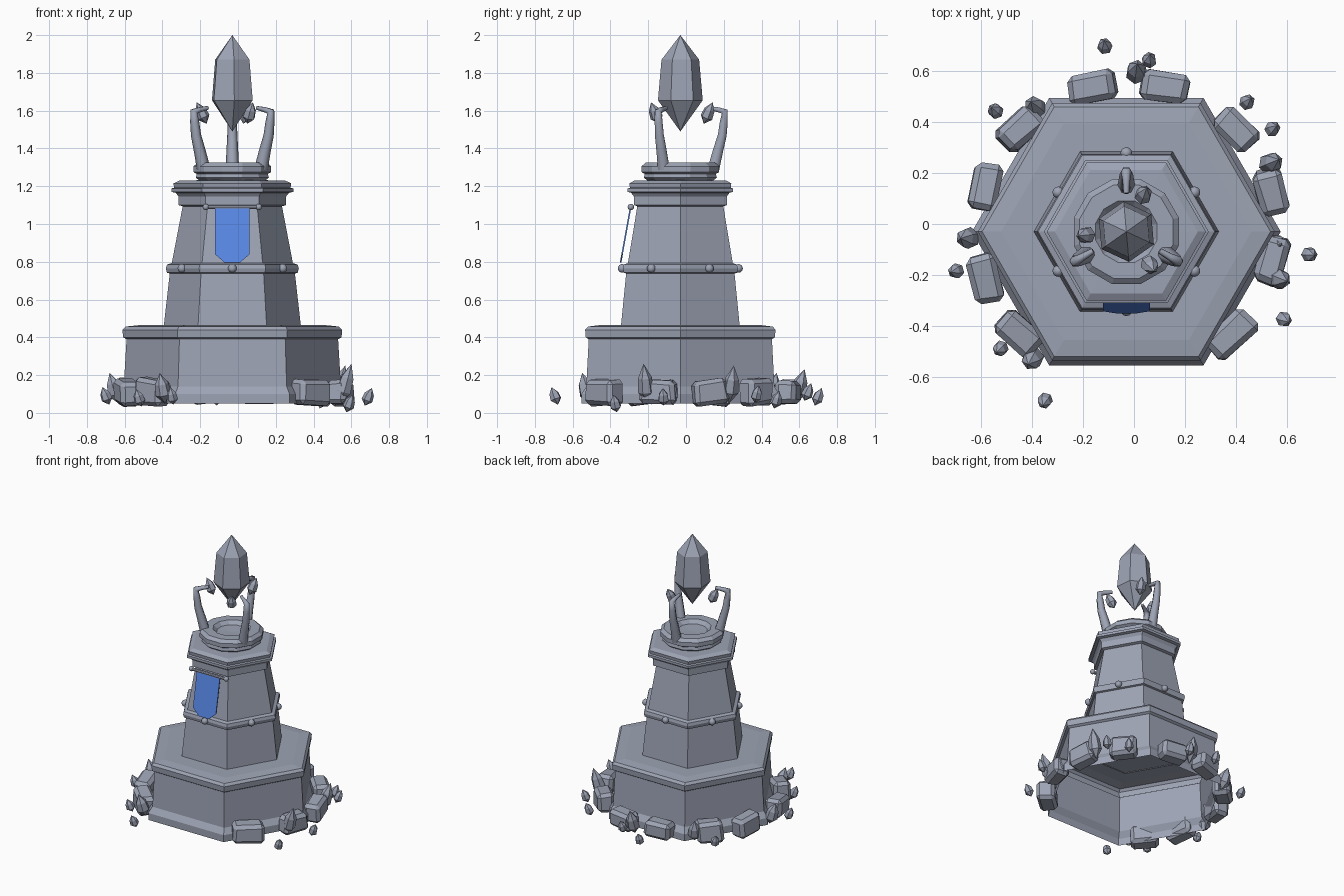
import bpy, bmesh, math, random
from math import radians, cos, sin, pi
from mathutils import Vector, Matrix

random.seed(4)
cube = bpy.data.objects.get("Cube")
if cube:
    bpy.data.objects.remove(cube)

CX, CY = -0.03, -0.03      # tower axis


def material(name, rgb):
    m = bpy.data.materials.new(name)
    m.use_nodes = True
    m.diffuse_color = (*rgb, 1)
    m.node_tree.nodes["Principled BSDF"].inputs["Base Color"].default_value = (*rgb, 1)
    return m


STONE = material("grey stone", (0.34, 0.37, 0.46))
CLOTH = material("blue cloth", (0.1, 0.25, 0.8))


def finish(name, bm, mat=STONE, matrix=Matrix(), smooth=False):
    bmesh.ops.recalc_face_normals(bm, faces=bm.faces)
    me = bpy.data.meshes.new(name)
    bm.to_mesh(me)
    bm.free()
    me.transform(matrix)
    me.materials.append(mat)
    for p in me.polygons:
        p.use_smooth = smooth
    ob = bpy.data.objects.new(name, me)
    bpy.context.collection.objects.link(ob)
    return ob


def lathe(name, profile, sides=6, turn=0.0, matrix=None, smooth=False):
    """Rings of (radius, height); a zero radius becomes a single point."""
    bm = bmesh.new()
    rings = []
    for r, z in profile:
        count = sides if r > 0 else 1
        angles = [turn + 2 * pi * i / sides for i in range(count)]
        rings.append([bm.verts.new((r * cos(a), r * sin(a), z)) for a in angles])
    for a, b in zip(rings, rings[1:]):
        for i in range(sides):
            j = (i + 1) % sides
            corners = [a[i % len(a)], a[j % len(a)], b[j % len(b)], b[i % len(b)]]
            bm.faces.new(list(dict.fromkeys(corners)))
    if matrix is None:
        matrix = Matrix.Translation((CX, CY, 0))
    return finish(name, bm, STONE, matrix, smooth)


def polar(r, degrees, z):
    a = radians(degrees)
    return Vector((CX + r * cos(a), CY + r * sin(a), z))


def crystal(name, x, y, bottom, height, radius, lean):
    """Six-sided pointed shard leaning away from the tower axis."""
    out = Vector((x - CX, y - CY, 0)).normalized()
    axis = Vector((0, 0, 1)).cross(out)
    m = (Matrix.Translation((x, y, bottom + height / 2))
         @ Matrix.Rotation(radians(lean), 4, axis)
         @ Matrix.Translation((0, 0, -height / 2)))
    shape = [(0, 0), (radius, height * .3), (radius * .85, height * .65), (0, height)]
    return lathe(name, shape, 6, random.uniform(0, 1), m)


def ball(name, centre, radius):
    bm = bmesh.new()
    bmesh.ops.create_uvsphere(bm, u_segments=12, v_segments=8, radius=radius)
    return finish(name, bm, STONE, Matrix.Translation(centre), True)


# Hollow hexagonal plinth, open underneath
lathe("plinth", [(.605, .05), (.605, .1), (.575, .14), (.56, .39), (.578, .4),
                 (.582, .44), (.565, .457), (.49, .465), (0, .465)])

# Tapered shaft, middle band and cap moulding
lathe("lower_shaft", [(.363, .46), (.33, .75)])
lathe("upper_shaft", [(.325, .77), (.256, 1.13)])
lathe("middle_band", [(.32, .735), (.346, .742), (.352, .765), (.346, .785), (.315, .795)])
lathe("cap_moulding", [(.25, 1.09), (.284, 1.1), (.284, 1.145), (.3, 1.165), (.323, 1.17),
                       (.323, 1.188), (.308, 1.192), (.312, 1.215), (.28, 1.23), (0, 1.235)])

# Studs in the middle of each band face
for i in range(6):
    ball("band_stud", polar(.308, 30 + 60 * i, .765), .023)

# Round dish on top
lathe("dish", [(.18, 1.23), (.2, 1.245), (.195, 1.265), (.213, 1.275), (.213, 1.305),
               (.19, 1.325), (.125, 1.325), (.1, 1.3), (0, 1.295)], 12, radians(15))


# Curved claws holding the crystal
def claw(angle):
    path = [(.175, 1.29, .036), (.2, 1.39, .031), (.222, 1.47, .027),
            (.23, 1.54, .024), (.235, 1.595, .021), (.2, 1.605, .015), (.15, 1.615, .011)]
    curve = bpy.data.curves.new("claw", "CURVE")
    curve.dimensions = "3D"
    curve.bevel_depth = 1
    curve.bevel_resolution = 1
    curve.use_fill_caps = True
    spline = curve.splines.new("POLY")
    spline.points.add(len(path) - 1)
    for point, (r, z, thick) in zip(spline.points, path):
        point.co = (*polar(r, angle, z), 1)
        point.radius = thick
    source = bpy.data.objects.new("claw_path", curve)
    bpy.context.collection.objects.link(source)
    mesh = bpy.data.meshes.new_from_object(source.evaluated_get(
        bpy.context.evaluated_depsgraph_get()))
    bpy.data.objects.remove(source)
    bm = bmesh.new()
    bm.from_mesh(mesh)
    finish("claw", bm, smooth=True)


for angle in (90, 210, 330):
    claw(angle)
    # Small floating shard beside each claw
    p = polar(.163, angle - 25, 0)
    crystal("floating_shard", p.x, p.y, 1.525, .125, .034, 25)

# Main floating crystal
lathe("main_crystal", [(0, 1.49), (.119, 1.655), (.1, 1.87), (0, 2)], 6, radians(35))

# Banner hanging on a rod in front of the shaft
bm = bmesh.new()
outline = [(-.092, 1.085), (.092, 1.085), (.092, .84), (.04, .795), (-.04, .795), (-.092, .84)]
face = bm.faces.new([bm.verts.new((CX + x, -.29 - (1.085 - z) * .18, z)) for x, z in outline])
extruded = bmesh.ops.extrude_face_region(bm, geom=[face])
for v in extruded["geom"]:
    if isinstance(v, bmesh.types.BMVert):
        v.co.y -= .008
finish("banner", bm, CLOTH)

rod_at = Matrix.Translation((CX - .14, -.292, 1.09)) @ Matrix.Rotation(pi / 2, 4, "Y")
lathe("banner_rod", [(0, 0), (.011, 0), (.011, .28), (0, .28)], 8, 0, rod_at, False)
for side in (-1, 1):
    ball("rod_knob", (CX + side * .14, -.292, 1.09), .017)


# Rough blocks piled round the plinth: x, y, turn in degrees
def rock(x, y, turn):
    bm = bmesh.new()
    bmesh.ops.create_cube(bm, size=1)
    size = Vector((random.uniform(.18, .205), .115, random.uniform(.12, .145)))
    for v in bm.verts:
        v.co = Vector(c * s * random.uniform(.88, 1.1) for c, s in zip(v.co, size))
    bmesh.ops.bevel(bm, geom=bm.edges[:], offset=.022, segments=1, affect="EDGES")
    tilt = Matrix.Rotation(radians(random.uniform(-8, 8)), 4, "Y")
    m = Matrix.Translation((x, y, .11)) @ Matrix.Rotation(radians(turn), 4, "Z") @ tilt
    finish("rock", bm, STONE, m)


for place in [(-.165, .535, 12), (.125, .535, -10), (.4, .37, -45), (.535, .125, 105),
              (.54, -.14, 75), (.385, -.43, 42), (-.45, .37, 42), (-.585, .145, 78),
              (-.585, -.21, 105), (-.45, -.43, -42)]:
    rock(*place)

# Large shards standing among the rocks: x, y, height
for x, y, h in [(.01, .6, .19), (-.39, .46, .17), (.54, .24, .21), (.57, -.215, .22),
                (-.4, -.53, .17), (-.655, -.055, .17), (.555, -.08, .14)]:
    crystal("tall_shard", x, y, .045, h, .043, 17)

# Small shards scattered further out
for x, y, z in [(-.115, .7, .035), (.06, .645, .06), (-.545, .445, .04), (.445, .48, .02),
                (.545, .375, .05), (.69, -.12, .035), (.59, -.375, 0), (-.35, -.695, .04),
                (-.525, -.49, .03), (-.7, -.185, .04)]:
    crystal("small_shard", x, y, z, .1, .03, 22)
